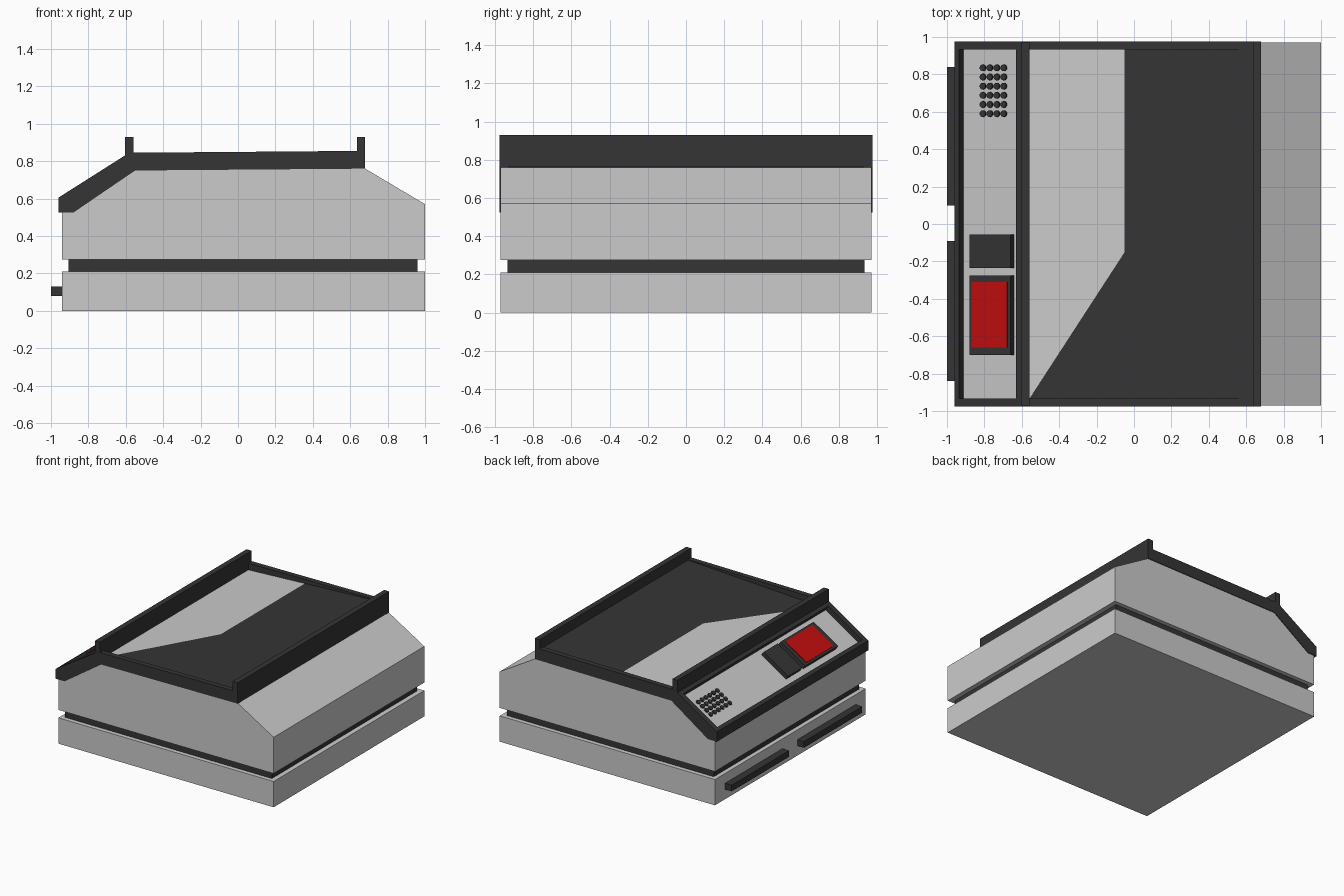
import bpy, bmesh, math
from mathutils import Matrix, Vector

cube = bpy.data.objects.get("Cube")
if cube:
    bpy.data.objects.remove(cube, do_unlink=True)


def material(name, color):
    m = bpy.data.materials.new(name)
    m.use_nodes = True
    m.diffuse_color = color
    bsdf = next(n for n in m.node_tree.nodes if n.type == 'BSDF_PRINCIPLED')
    bsdf.inputs["Base Color"].default_value = color
    return m


light = material("light_grey", (0.6, 0.6, 0.6, 1))
dark = material("charcoal", (0.035, 0.035, 0.035, 1))
red = material("red", (0.55, 0.004, 0.004, 1))


def finish(bm, name, *mats):
    me = bpy.data.meshes.new(name)
    bm.to_mesh(me)
    bm.free()
    for m in mats:
        me.materials.append(m)
    ob = bpy.data.objects.new(name, me)
    bpy.context.collection.objects.link(ob)
    return ob


def prism(name, profile, y0, y1, mat):
    """Extrude an x-z profile along y."""
    bm = bmesh.new()
    face = bm.faces.new([bm.verts.new((x, y0, z)) for x, z in profile])
    ext = bmesh.ops.extrude_face_region(bm, geom=[face])["geom"]
    bmesh.ops.translate(bm, vec=(0, y1 - y0, 0),
                        verts=[g for g in ext if isinstance(g, bmesh.types.BMVert)])
    bmesh.ops.recalc_face_normals(bm, faces=bm.faces)
    return finish(bm, name, mat)


def rect(x0, x1, z0, z1):
    return [(x0, z0), (x1, z0), (x1, z1), (x0, z1)]


# Sloped console coordinates: s runs up the slope, h is height off the rim
TILT = math.atan2(0.225, 0.355)


def slope(s, h):
    return (-0.96 + s * math.cos(TILT) - h * math.sin(TILT),
            0.605 + s * math.sin(TILT) + h * math.cos(TILT))


def slope_rect(s0, s1, h0, h1):
    return [slope(s0, h0), slope(s1, h0), slope(s1, h1), slope(s0, h1)]


BED = -0.045

# Body
prism("base", rect(-0.94, 1, 0, 0.21), -0.97, 0.97, light)
prism("groove", rect(-0.905, 0.96, 0.2, 0.285), -0.935, 0.935, dark)
prism("upper_body", [(-0.94, 0.275), (1, 0.275), (1, 0.57), (0.68, 0.76),
                     (-0.55, 0.75), (-0.88, 0.525), (-0.94, 0.525)], -0.97, 0.97, light)

# Dark frame: end plates, lower lip and two raised rails
end_profile = [(-0.96, 0.525), (-0.96, 0.605), (-0.605, 0.83), (-0.56, 0.845),
               (0.68, 0.855), (0.68, 0.76), (-0.55, 0.75), (-0.88, 0.525)]
for name, a, b in (("front", -0.975, -0.932), ("back", 0.932, 0.975)):
    prism(name + "_frame_end", end_profile, a, b, dark)
prism("frame_lower_lip", [(-0.96, 0.525), (-0.96, 0.605), slope(0.03, 0),
                          slope(0.03, BED - 0.01), (-0.88, 0.525)], -0.975, 0.975, dark)
prism("left_rail", [slope(0.39, 0), (-0.605, 0.83), (-0.605, 0.93), (-0.56, 0.93),
                    (-0.56, 0.755), slope(0.39, BED - 0.01)], -0.974, 0.974, dark)
prism("right_rail", rect(0.635, 0.68, 0.762, 0.93), -0.975, 0.975, dark)

# Two-tone recessed top
bm = bmesh.new()


def top_vert(x, y):
    return bm.verts.new((x, y, 0.79 + 0.06 * (x + 0.56) / 1.2))


corner, fold = top_vert(-0.56, -0.935), top_vert(-0.05, -0.15)
mid_back, left_back = top_vert(-0.05, 0.935), top_vert(-0.56, 0.935)
right_back, right_front = top_vert(0.64, 0.935), top_vert(0.64, -0.935)
bm.faces.new((corner, fold, mid_back, left_back)).material_index = 0
bm.faces.new((fold, right_back, mid_back)).material_index = 1
bm.faces.new((corner, right_front, right_back, fold)).material_index = 1
finish(bm, "top_panel", light, dark)

# Console with screen, small box and speaker dots
prism("console_panel", slope_rect(0.02, 0.4, BED - 0.03, BED), -0.935, 0.935, light)
prism("screen_housing", slope_rect(0.088, 0.348, BED, -0.01), -0.7, -0.275, dark)
prism("screen", slope_rect(0.105, 0.33, -0.012, -0.006), -0.66, -0.31, red)
prism("keypad", slope_rect(0.088, 0.348, BED, -0.01), -0.235, -0.055, dark)

bm = bmesh.new()
for col in range(4):
    for row in range(6):
        x, z = slope(0.155 + 0.044 * col, BED + 0.004)
        place = Matrix.Translation(Vector((x, 0.59 + 0.049 * row, z)))
        bmesh.ops.create_cone(bm, cap_ends=True, segments=10, radius1=0.018, radius2=0.018,
                              depth=0.012, matrix=place @ Matrix.Rotation(-TILT, 4, 'Y'))
finish(bm, "speaker_dots", dark)

# Side handles
for name, a, b in (("front", -0.84, -0.09), ("back", 0.1, 0.84)):
    prism(name + "_handle", rect(-1, -0.93, 0.08, 0.13), a, b, dark)
